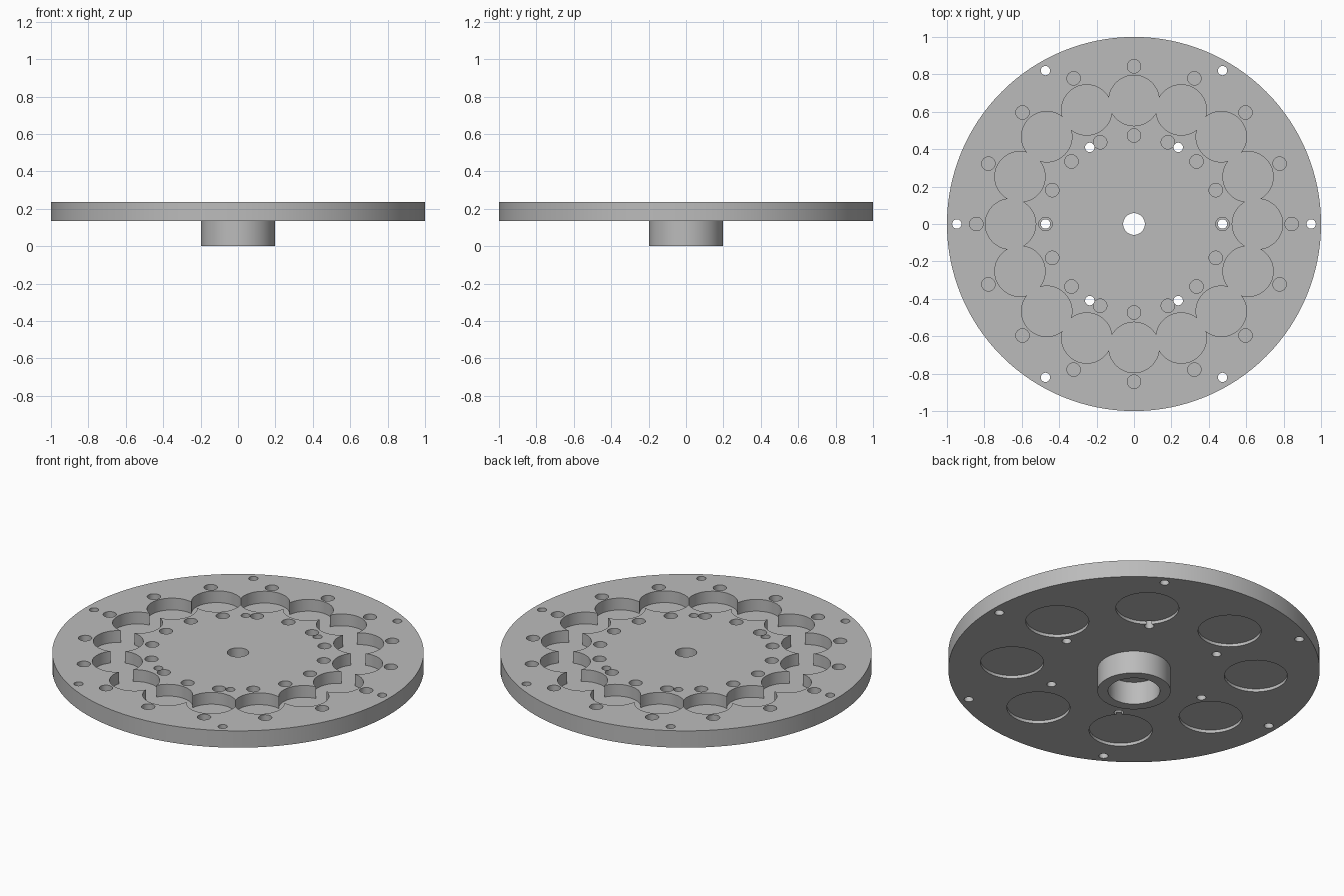
import bpy, bmesh
from math import cos, sin, tau
from mathutils import Matrix

cube = bpy.data.objects.get("Cube")
if cube:
    bpy.data.objects.remove(cube, do_unlink=True)

TOP, UNDER = 0.235, 0.135   # plate faces
OVER = 0.05                 # how far cutters pass the surface


def cylinders(name, count, ring, radius, z0, z1, phase=0.0, sides=48):
    """One object holding equal cylinders spaced around a circle."""
    bm = bmesh.new()
    for i in range(count):
        a = phase + tau * i / count
        place = Matrix.Translation((ring * cos(a), ring * sin(a), (z0 + z1) / 2))
        bmesh.ops.create_cone(bm, cap_ends=True, segments=sides, radius1=radius,
                              radius2=radius, depth=z1 - z0, matrix=place)
    mesh = bpy.data.meshes.new(name)
    bm.to_mesh(mesh)
    bm.free()
    obj = bpy.data.objects.new(name, mesh)
    bpy.context.collection.objects.link(obj)
    return obj


def combine(target, tool, operation):
    """Apply an exact boolean and remove the tool."""
    tool.hide_render = True
    mod = target.modifiers.new(tool.name, 'BOOLEAN')
    mod.object, mod.operation, mod.solver = tool, operation, 'EXACT'
    mod.use_self = True
    bpy.context.view_layer.objects.active = target
    bpy.ops.object.modifier_apply(modifier=mod.name)
    bpy.data.objects.remove(tool, do_unlink=True)


# Round plate with the hub below
plate = cylinders("plate_with_hub", 1, 0, 1.0, UNDER, TOP, sides=128)
combine(plate, cylinders("hub", 1, 0, 0.197, 0, UNDER + 0.03, sides=64), 'UNION')

cutters = [
    # Hub bore and shaft hole
    ("hub_bore", 1, 0, 0.14, -OVER, UNDER),
    ("shaft_hole", 1, 0, 0.058, 0.05, TOP + OVER),
    # Scalloped ring pocket in the top
    ("scallop_pocket", 16, 0.66, 0.135, TOP - 0.07, TOP + OVER),
    # Blind holes outside and inside the scallops
    ("outer_blind_holes", 16, 0.843, 0.036, TOP - 0.05, TOP + OVER),
    ("inner_blind_holes", 16, 0.473, 0.036, TOP - 0.05, TOP + OVER),
    # Shallow round recesses underneath
    ("under_recesses", 8, 0.66, 0.17, UNDER - OVER, UNDER + 0.018, tau / 32),
    # Screw holes right through
    ("outer_screw_holes", 6, 0.947, 0.025, UNDER - OVER, TOP + OVER),
    ("inner_screw_holes", 6, 0.473, 0.025, UNDER - OVER, TOP + OVER),
]
for spec in cutters:
    combine(plate, cylinders(*spec), 'DIFFERENCE')

# Plain grey finish
grey = bpy.data.materials.new("plain_grey")
grey.use_nodes = True
colour = (0.5, 0.5, 0.5, 1)
grey.diffuse_color = colour
grey.node_tree.nodes["Principled BSDF"].inputs["Base Color"].default_value = colour
plate.data.materials.clear()
plate.data.materials.append(grey)

bpy.ops.object.select_all(action='DESELECT')
plate.select_set(True)
bpy.context.view_layer.objects.active = plate
bpy.ops.object.shade_smooth_by_angle(angle=0.6)
